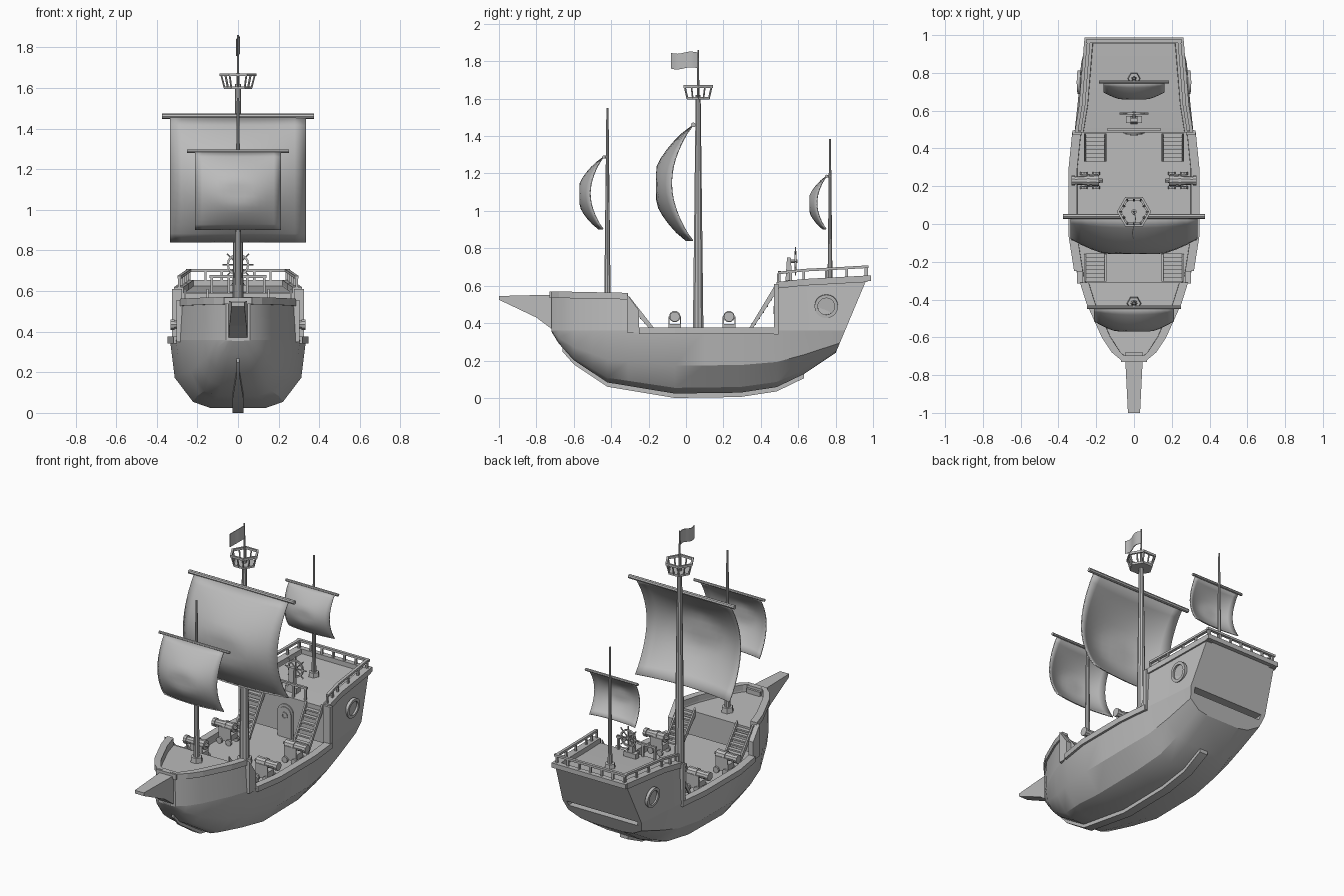
import bpy, bmesh, math
from mathutils import Vector

if "Cube" in bpy.data.objects:
    bpy.data.objects.remove(bpy.data.objects["Cube"], do_unlink=True)

TONE = (0.5, 0.5, 0.5, 1)
grey = bpy.data.materials.new("plain grey")
grey.use_nodes = True
grey.diffuse_color = TONE
grey.node_tree.nodes["Principled BSDF"].inputs["Base Color"].default_value = TONE


def finish(name, bm, smooth=True):
    bmesh.ops.recalc_face_normals(bm, faces=bm.faces[:])
    mesh = bpy.data.meshes.new(name)
    bm.to_mesh(mesh)
    bm.free()
    obj = bpy.data.objects.new(name, mesh)
    bpy.context.collection.objects.link(obj)
    mesh.materials.append(grey)
    if smooth:
        bpy.ops.object.select_all(action='DESELECT')
        obj.select_set(True)
        bpy.context.view_layer.objects.active = obj
        bpy.ops.object.shade_smooth_by_angle(angle=math.radians(30))
    return obj


def loft(name, rings, smooth=True, closed=False):
    """Skin closed rings of points, capping the ends unless the loft is closed."""
    bm = bmesh.new()
    rows = [[bm.verts.new(p) for p in ring] for ring in rings]
    n = len(rows[0])
    pairs = list(zip(rows, rows[1:])) + ([(rows[-1], rows[0])] if closed else [])
    for a, b in pairs:
        for i in range(n):
            j = (i + 1) % n
            bm.faces.new((a[i], a[j], b[j], b[i]))
    if not closed:
        bm.faces.new(rows[0])
        bm.faces.new(rows[-1][::-1])
    return finish(name, bm, smooth)


def box(name, lo, hi):
    return loft(name, [[(lo[0], lo[1], z), (hi[0], lo[1], z), (hi[0], hi[1], z), (lo[0], hi[1], z)]
                       for z in (lo[2], hi[2])], False)


def prism(name, profile, x0, x1):
    """Extrude a side profile of (y, z) points across x."""
    return loft(name, [[(x, y, z) for y, z in profile] for x in (x0, x1)], False)


def rod(name, a, b, r0, r1=None, sides=8):
    a, b = Vector(a), Vector(b)
    turn = (b - a).to_track_quat('Z', 'Y')
    spokes = [turn @ Vector((math.cos(t), math.sin(t), 0))
              for t in (math.tau * i / sides for i in range(sides))]
    r1 = r0 if r1 is None else r1
    return loft(name, [[p + s * r for s in spokes] for p, r in ((a, r0), (b, r1))], sides > 6)


def ring(name, c, axis, radius, tube, sides=16):
    """Square-section hoop around an axis."""
    turn = Vector(axis).to_track_quat('Z', 'Y')
    section = ((-tube, -tube), (tube, -tube), (tube, tube), (-tube, tube))
    return loft(name, [[Vector(c) + turn @ Vector(((radius + u) * math.cos(t), (radius + u) * math.sin(t), v))
                        for u, v in section] for t in (math.tau * i / sides for i in range(sides))],
                closed=True)


def lerp_table(table, y):
    for (y0, a), (y1, b) in zip(table, table[1:]):
        if y <= y1:
            return a + (b - a) * max(0, (y - y0) / (y1 - y0))
    return table[-1][1]


# Hull lines: keel height, beam at the waist, beam and height at the rails
KEEL = [(-.72, .355), (-.68, .29), (-.6, .2), (-.42, .08), (-.06, .02), (.29, .025),
        (.485, .055), (.63, .125), (.8, .24)]
BEAM = [(-.72, .06), (-.68, .11), (-.6, .165), (-.42, .25), (-.25, .305), (-.06, .335),
        (.29, .335), (.485, .315), (.8, .28)]
WAIST, MAIN_DECK = .36, .33
FORE = [-.72, -.68, -.6, -.5, -.42, -.31]
MID = [-.25, -.06, .1, .29, .485]
AFT = [.485, .63, .8]


def rail_top(y):
    return .56 - .02 * (y + .72) if y < 0 else .61 + .11 * (y - .485)


def lean(y, z):
    """Stern sections rake backwards."""
    return y + .42 * max(0, (y - .63) / .17) * max(0, z - lerp_table(KEEL, y))


def rail_beam(y):
    return lerp_table(BEAM, y) * .96 if y < 0 else .302 - .16 * (y - .485)


def both(y, half):
    pts = [(x, lean(y, z), z) for x, z in half]
    return pts + [(-x, b, z) for x, b, z in reversed(pts)]


def hull_ring(y):
    k, w = lerp_table(KEEL, y), lerp_table(BEAM, y)
    shape = ((.4, .01), (.66, .1), (.93, .45), (1, 1))
    half = [(w * fx, k + (WAIST - k) * fz) for fx, fz in shape]
    return both(y, half + [(w - .03, WAIST), (w - .035, max(MAIN_DECK, k + .004))])


def castle_ring(y):
    w, z = rail_beam(y), rail_top(y)
    drop = .035 if y < 0 else .02
    return both(y, [(lerp_table(BEAM, y), WAIST), (w, z), (w - .03, z), (w - .035, z - drop)])


loft("hull", [hull_ring(y) for y in FORE + MID + AFT[1:]])
loft("forecastle", [castle_ring(y) for y in FORE])
loft("quarterdeck", [castle_ring(y) for y in AFT])
loft("keel", [[(s * (.008 if y < -.5 else .028), y, lerp_table(KEEL, y) + d)
               for s, d in ((-1, -.02), (1, -.02), (1, .02), (-1, .02))]
              for y in (-.66, -.6, -.42, -.06, .29, .485, .63)])
loft("bowsprit", [[(s * w, y, z) for s, z in ((-1, lo), (1, lo), (1, hi), (-1, hi))]
                  for y, w, lo, hi in ((-1, .032, .525, .545), (-.8, .042, .43, .55), (-.68, .048, .34, .552))], False)


def rail(name, ys, beam, top, sx):
    loft(name, [[(sx * (beam(y) + u), lean(y, top(y)), top(y) + v)
                 for u, v in ((.012, -.025), (.012, .01), (-.034, .01), (-.034, -.025))] for y in ys], False)


for side, sx in (("left", 1), ("right", -1)):
    # Gunwales and the upright ends of the raised decks
    rail(side + "_fore_gunwale", FORE, rail_beam, rail_top, sx)
    rail(side + "_waist_gunwale", MID, lambda y: lerp_table(BEAM, y), lambda y: WAIST + .006, sx)
    rail(side + "_aft_gunwale", AFT, rail_beam, rail_top, sx)
    prism(side + "_fore_cheek", [(-.315, .35), (-.315, .555), (-.25, .465), (-.25, .35)], sx * .27, sx * .302)
    box(side + "_aft_post", (sx * .3 - .025, .47, .34), (sx * .3 + .025, .495, .61))

    # Stairs between the decks
    for place, y0, y1, z1 in (("fore", -.16, -.305, .525), ("aft", .33, .48, .59)):
        steps = 7
        for i in range(steps):
            t = (i + .5) / steps
            y, z = y0 + (y1 - y0) * t, MAIN_DECK + (z1 - MAIN_DECK) * (i + 1) / (steps + 1)
            box(f"{side}_{place}_step", (sx * .205 - .05, y - .013, z - .005), (sx * .205 + .05, y + .013, z + .005))
        for x in (.15, .26):
            prism(f"{side}_{place}_stringer", [(y0, MAIN_DECK), (y0, MAIN_DECK + .03), (y1, z1 + .02), (y1, z1 - .03)],
                  sx * x - .005, sx * x + .005)

    # Cannons facing outboard
    for y in (-.06, .23):
        z = .435
        rod(side + "_cannon_barrel", (sx * .185, y, z), (sx * .32, y, z), .03, .021, 10)
        rod(side + "_cannon_muzzle", (sx * .312, y, z), (sx * .332, y, z), .027, .027, 10)
        rod(side + "_cannon_band", (sx * .235, y, z), (sx * .25, y, z), .031, .031, 10)
        rod(side + "_cannon_knob", (sx * .165, y, z), (sx * .187, y, z), .009, .013)
        for s in (-1, 1):
            prism(side + "_carriage_cheek", [(y + s * .028, .35), (y + s * .034, .35), (y + s * .034, .435),
                                             (y + s * .028, .435)], sx * .19, sx * .275)
            for x in (.2, .265):
                rod(side + "_carriage_wheel", (sx * x, y + s * .03, .35), (sx * x, y + s * .045, .35), .02)
        box(side + "_carriage_bed", (sx * .232 - .045, y - .03, .36), (sx * .232 + .045, y + .03, .395))

    # Porthole
    x = sx * .288
    ring(side + "_porthole_frame", (x, .75, .49), (1, 0, -.1 * sx), .054, .009, 20)
    rod(side + "_porthole_pane", (x - sx * .02, .75, .49), (x - sx * .004, .75, .488), .05, .05, 20)

    # Side railing of the quarterdeck
    spots = [(sx * (rail_beam(y) - .012), lean(y, rail_top(y)), rail_top(y)) for y in (.492, .56, .63, .685, .74, .795)]
    for p in spots:
        box(side + "_rail_post", (p[0] - .006, p[1] - .006, p[2]), (p[0] + .006, p[1] + .006, p[2] + .055))
    loft(side + "_handrail", [[(p[0] + u, p[1], p[2] + v) for u, v in
                               ((-.009, .05), (.009, .05), (.009, .064), (-.009, .064))] for p in spots], False)

box("bow_rail", (-.07, -.73, .535), (.07, -.695, .568))
box("stern_sill", (-.262, .955, .625), (.262, .988, .655))
box("stern_handrail", (-.255, .958, .694), (.255, .976, .708))
box("front_handrail", (-.14, .493, .665), (.14, .507, .678))
for i in range(7):
    x = (i - 3) * .08
    box("stern_post", (x - .006, .96, .645), (x + .006, .973, .7))
for x in (-.13, -.045, .045, .13):
    box("front_post", (x - .006, .494, .585), (x + .006, .506, .67))

# Arched cabin door
for name, half, y, z1 in (("door_frame", .056, .478, .485), ("door", .044, .473, .48)):
    arch = [(half * math.cos(t), z1 + half * math.sin(t)) for t in (math.pi * i / 10 for i in range(11))]
    outline = arch + [(-half, MAIN_DECK), (half, MAIN_DECK)]
    loft(name, [[(x, b, z) for x, z in outline] for b in (y, .49)], False)
ring("door_window", (0, .472, .47), (0, 1, 0), .018, .004, 12)

# Helm
prism("helm_stand", [(.53, .6), (.57, .6), (.56, .75), (.54, .75)], -.018, .018)
box("helm_base", (-.042, .535, .595), (.042, .572, .63))
rod("helm_axle", (0, .55, .73), (0, .595, .73), .009)
ring("helm_wheel", (0, .585, .73), (0, 1, 0), .05, .005)
for i in range(8):
    t = math.tau * i / 8
    rod("helm_spoke", (0, .585, .73), (.076 * math.cos(t), .585, .73 + .076 * math.sin(t)), .004, .004, 6)


def sail(name, y0, top, bottom, half, edge, middle):
    bm = bmesh.new()
    nu, nv = 12, 14
    grid = []
    for j in range(nv + 1):
        t = j / nv
        row = []
        for i in range(nu + 1):
            u = 2 * i / nu - 1
            belly = (edge + (middle - edge) * (1 - u * u)) * math.sin(math.pi * t) ** .85
            belly += .22 * middle * t * (1 - u * u)* (1 - t * .2)
            row.append(bm.verts.new((u * half, y0 - min(belly, middle), top + (bottom - top) * t)))
        grid.append(row)
    for a, b in zip(grid, grid[1:]):
        for i in range(nu):
            bm.faces.new((a[i], a[i + 1], b[i + 1], b[i]))
    mod = finish(name, bm).modifiers.new("cloth", 'SOLIDIFY')
    mod.thickness = .006


# Masts, yards and sails
MASTS = (("main", .065, .33, 1.62, .03, .014, 1.46, .375, .04, .838, .335, .115, .195),
         ("fore", -.42, .52, 1.55, .018, .006, 1.288, .25, -.44, .9, .212, .07, .125),
         ("aft", .77, .61, 1.385, .014, .005, 1.185, .186, .752, .9, .162, .05, .088))
for name, y, z0, z1, r0, r1, yard_z, yard, yard_y, foot, half, edge, middle in MASTS:
    rod(name + "_mast", (0, y, z0), (0, y, z1), r0, r1, 10)
    rod(name + "_mast_collar", (0, y, z0 - .01), (0, y, z0 + .03), r0 + .022, r0 + .016, 6)
    r = .013 if name == "main" else .009
    rod(name + "_yard", (-yard, yard_y, yard_z), (yard, yard_y, yard_z), r)
    rod(name + "_yard_bracket", (0, yard_y, yard_z), (0, y, yard_z), .007)
    sail(name + "_sail", yard_y - .005, yard_z, foot, half, edge, middle)

# Crow's nest and flag
c = Vector((0, .065, 0))
rod("nest_floor", c + Vector((0, 0, 1.595)), c + Vector((0, 0, 1.608)), .07, .07, 6)
ring("nest_rim", c + Vector((0, 0, 1.665)), (0, 0, 1), .084, .007, 6)
for i in range(12):
    t = math.tau * i / 12
    reach = 1 if i % 2 == 0 else .866
    d = Vector((math.cos(t), math.sin(t), 0)) * reach
    rod("nest_bar", c + d * .066 + Vector((0, 0, 1.6)), c + d * .083 + Vector((0, 0, 1.665)), .005, .005, 6)
rod("flagpole", (0, .065, 1.6), (0, .065, 1.86), .007, .004)
loft("flag", [[(x + .008 * math.sin(t * 6), .065 - .145 * t, z + .006 * math.sin(t * 6))
               for x, z in ((-.002, 1.762), (.002, 1.762), (.002, 1.846), (-.002, 1.846))]
              for t in (i / 8 for i in range(9))])
